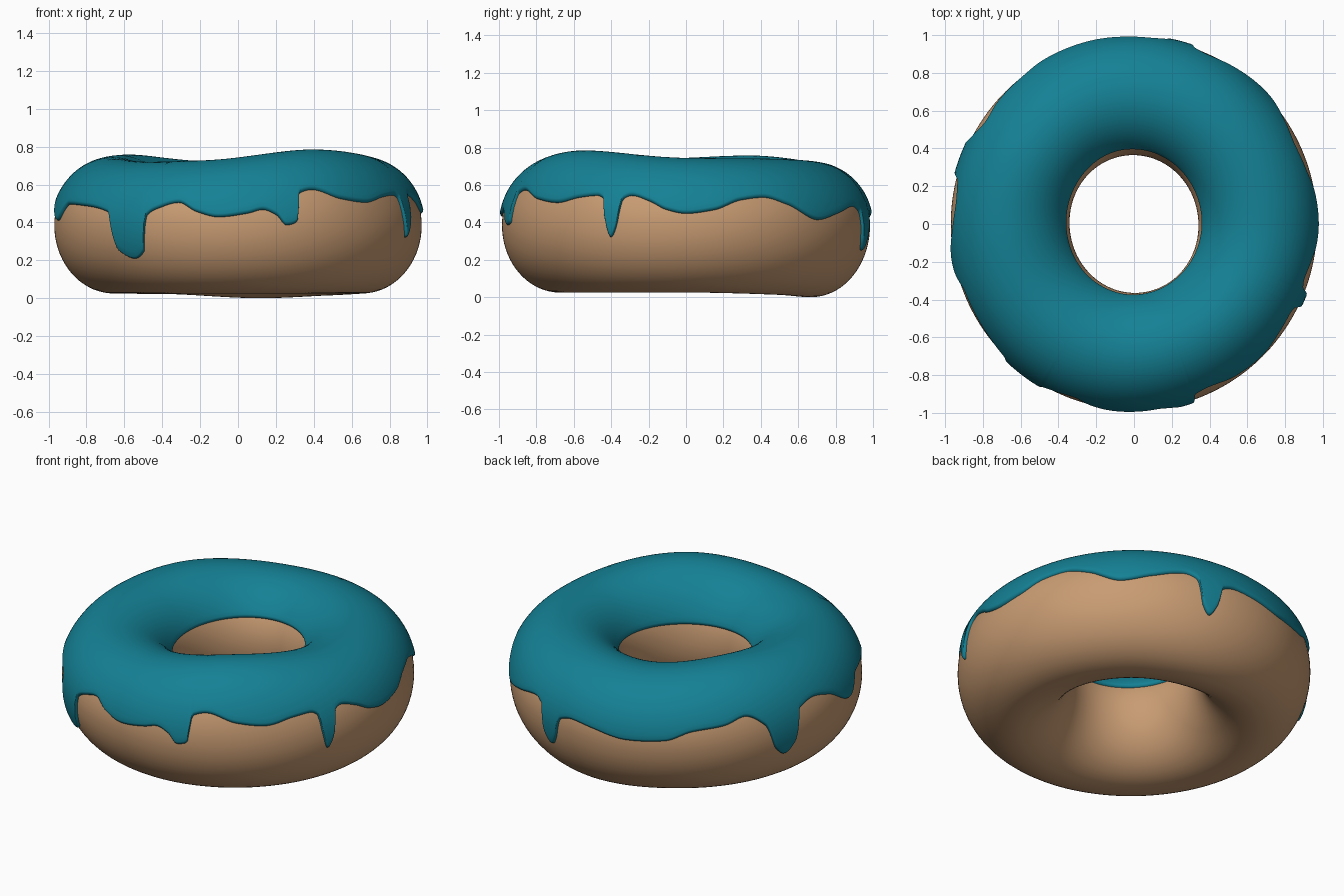
import bpy
from math import sin, cos, pi, asin, sqrt, radians

if "Cube" in bpy.data.objects:
    bpy.data.objects.remove(bpy.data.objects["Cube"])

MID = 0.385        # height of the widest point
THICK = 0.017      # icing thickness

# (angle in degrees, height) around the ring
TOP = [(0, .745), (45, .74), (100, .722), (150, .758), (180, .745),
       (225, .72), (255, .728), (306, .785)]
BOTTOM = [(0, .025), (45, .014), (80, 0), (125, .022), (200, .025), (290, .025)]
DRIP = [(0, .45), (9, .47), (18, .525), (26, .54), (34.5, .5), (46, .415),
        (56, .45), (67, .49), (71, .46), (73, .3), (75.5, .25), (78, .31),
        (80, .43), (85, .455), (93, .44), (105, .41), (118, .425), (127, .48),
        (138, .505), (145, .54), (152, .47), (156, .31), (159.5, .265),
        (163, .32), (166, .51), (173, .54), (181, .51), (193, .41), (202, .5),
        (214.5, .49), (225.5, .455), (229.5, .25), (235, .21), (239, .25),
        (240.6, .44), (244.5, .48), (251, .51), (257, .46), (264, .43),
        (273, .45), (277.7, .47), (282, .44), (285, .385), (288.3, .4),
        (289.8, .56), (294.5, .58), (304.5, .53), (314.5, .51), (323.5, .54),
        (330, .55), (332.5, .53), (333.7, .42), (335.6, .32), (337.6, .38),
        (339.3, .53), (342, .55), (348, .52), (354, .47)]


def ring_curve(points):
    """Smooth periodic curve that never overshoots its points."""
    n = len(points)

    def step(i):
        a, b = points[i % n], points[(i + 1) % n]
        w = (b[0] - a[0]) % 360
        return w, (b[1] - a[1]) / w

    def slope(i):
        d0, d1 = step(i - 1)[1], step(i)[1]
        return 0 if d0 * d1 <= 0 else 2 * d0 * d1 / (d0 + d1)

    def f(deg):
        deg %= 360
        i = max(k for k in range(n) if points[k][0] <= deg)
        w = step(i)[0]
        t = (deg - points[i][0]) / w
        p, q = points[i][1], points[(i + 1) % n][1]
        return (p * (1 + 2 * t) * (1 - t) ** 2 + q * t * t * (3 - 2 * t)
                + w * t * (1 - t) * (slope(i) * (1 - t) - slope(i + 1) * t))
    return f


top, bottom, drip = ring_curve(TOP), ring_curve(BOTTOM), ring_curve(DRIP)


def surface(deg, phi, off=0.0):
    """Point on the dough ring, moved outward by off."""
    th = radians(deg)
    r_out = .977 - .007 * cos(2 * th)
    r_in = .353 - .012 * cos(2 * th - .25)
    a, c = (r_out - r_in) / 2, (r_out + r_in) / 2
    b = top(deg) - THICK - MID if sin(phi) > 0 else MID - bottom(deg)
    nx, nz = cos(phi) / a, sin(phi) / b
    k = off / sqrt(nx * nx + nz * nz)
    r = c + a * cos(phi) + nx * k
    return r * cos(th), r * sin(th), MID + b * sin(phi) + nz * k


def ring_mesh(name, columns, closed, color):
    n, m = len(columns), len(columns[0])
    faces = []
    for i in range(n):
        for j in range(m if closed else m - 1):
            i2, j2 = (i + 1) % n, (j + 1) % m
            faces.append((i * m + j, i2 * m + j, i2 * m + j2, i * m + j2))
    mesh = bpy.data.meshes.new(name)
    mesh.from_pydata([p for col in columns for p in col], [], faces)
    mesh.shade_smooth()
    mat = bpy.data.materials.new(name)
    mat.diffuse_color = color
    mat.use_nodes = True
    mat.node_tree.nodes["Principled BSDF"].inputs["Base Color"].default_value = mat.diffuse_color
    mesh.materials.append(mat)
    obj = bpy.data.objects.new(name, mesh)
    bpy.context.collection.objects.link(obj)
    return obj


# Dough ring
dough = [[surface(360 * i / 180, 2 * pi * j / 72) for j in range(72)]
         for i in range(180)]
ring_mesh("dough", dough, True, (.58, .33, .17, 1))


# Icing: shell over the top, with rounded rims and drips on the outside
def angle_at(deg, z):
    b = top(deg) - MID if z > MID else MID - bottom(deg)
    return asin((z - MID) / b)


icing = []
N, ROWS, RIM, ROUND = 720, 36, 5, .05
for i in range(N):
    deg = 360 * i / N
    lo = angle_at(deg, drip(deg)) + ROUND
    hi = pi - angle_at(deg, .53 + .02 * sin(radians(deg))) - ROUND
    rim = [k / RIM * pi / 2 for k in range(RIM, 0, -1)]
    col = [surface(deg, lo - ROUND * sin(t), THICK * cos(t) - .002 * sin(t)) for t in rim]
    col += [surface(deg, lo + (hi - lo) * j / ROWS, THICK) for j in range(ROWS + 1)]
    col += [surface(deg, hi + ROUND * sin(t), THICK * cos(t) - .002 * sin(t))
            for t in reversed(rim)]
    icing.append(col)
ring_mesh("icing", icing, False, (.007, .22, .30, 1))
